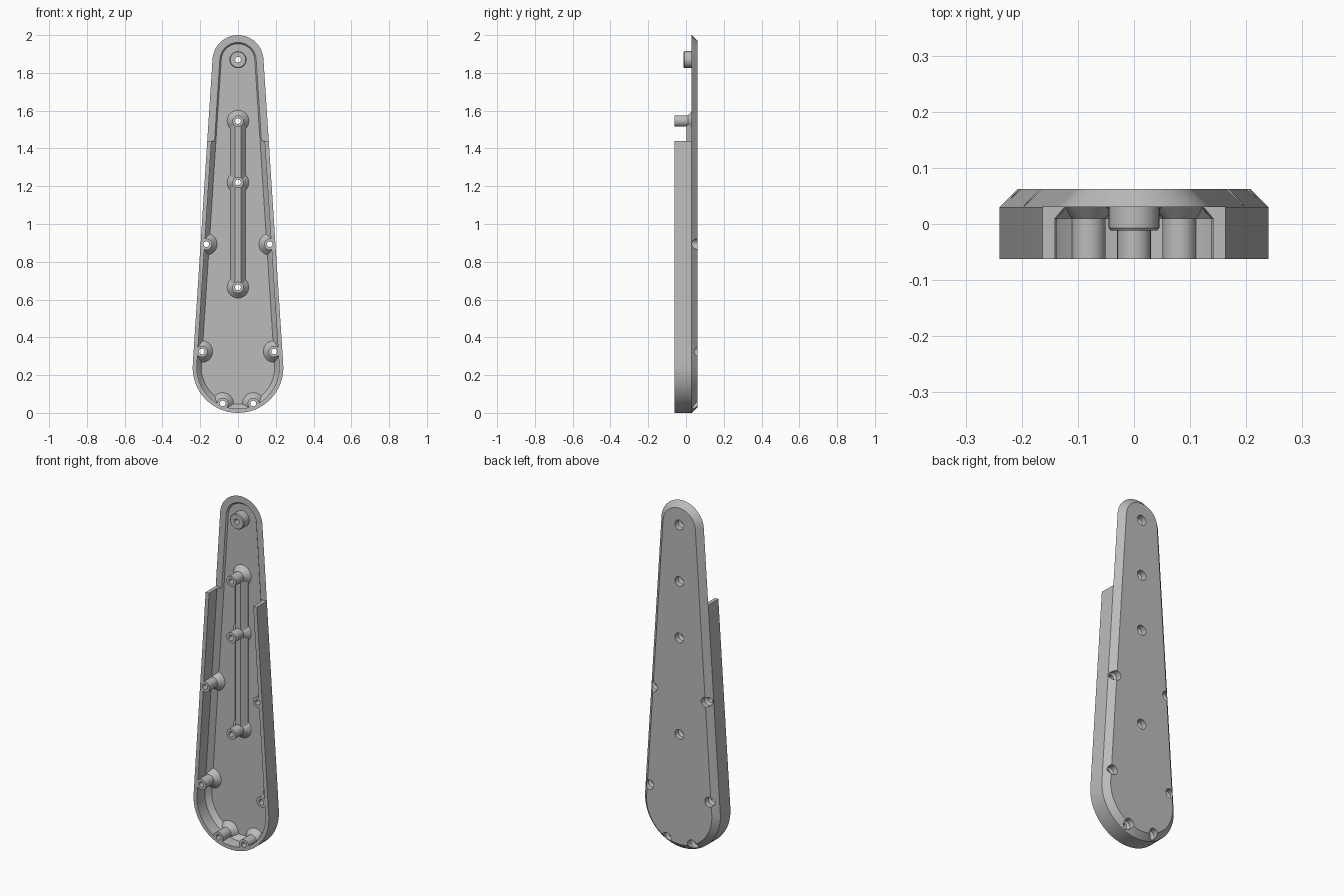
import bpy, bmesh, math

if "Cube" in bpy.data.objects:
    bpy.data.objects.remove(bpy.data.objects["Cube"])

grey = bpy.data.materials.new("plain grey")
grey.use_nodes = True
COLOUR = (0.5, 0.5, 0.5, 1)
grey.diffuse_color = COLOUR
grey.node_tree.nodes["Principled BSDF"].inputs["Base Color"].default_value = COLOUR

BACK, FRONT = 0.062, -0.062
LOW_Z, LOW_R, TOP_Z, TOP_R = 0.24, 0.24, 1.865, 0.135


def loft(name, loops):
    """Solid through matching closed loops, capped at both ends."""
    bm = bmesh.new()
    rings = [[bm.verts.new(p) for p in loop] for loop in loops]
    for a, b in zip(rings, rings[1:]):
        for i in range(len(a)):
            j = (i + 1) % len(a)
            bm.faces.new((a[i], a[j], b[j], b[i]))
    bm.faces.new(rings[0])
    bm.faces.new(rings[-1])
    bmesh.ops.recalc_face_normals(bm, faces=bm.faces)
    mesh = bpy.data.meshes.new(name)
    bm.to_mesh(mesh)
    bm.free()
    mesh.materials.append(grey)
    obj = bpy.data.objects.new(name, mesh)
    bpy.context.collection.objects.link(obj)
    return obj


def outline(y, inset, n=32):
    """Tapered capsule outline, shrunk by inset."""
    tilt = math.asin((LOW_R - TOP_R) / (TOP_Z - LOW_Z))
    pts = []
    for z, r, start, end in ((TOP_Z, TOP_R, tilt, math.pi - tilt),
                             (LOW_Z, LOW_R, math.pi - tilt, 2 * math.pi + tilt)):
        for i in range(n + 1):
            a = start + (end - start) * i / n
            pts.append(((r - inset) * math.cos(a), y, z + (r - inset) * math.sin(a)))
    return pts


def turned(name, x, z, profile, n=32):
    """Round solid along y from (y, radius) pairs."""
    return loft(name, [[(x + r * math.cos(2 * math.pi * i / n), y,
                         z + r * math.sin(2 * math.pi * i / n)) for i in range(n)]
                       for y, r in profile])


def boolean(target, tool, operation):
    mod = target.modifiers.new("cut", 'BOOLEAN')
    mod.object, mod.operation, mod.solver = tool, operation, 'EXACT'
    bpy.context.view_layer.objects.active = target
    bpy.ops.object.modifier_apply(modifier=mod.name)
    bpy.data.objects.remove(tool)


# Outer shell with chamfered back
shell = loft("tapered_cover", [outline(FRONT, 0), outline(0.03, 0), outline(BACK, 0.032)])

# Hollow: sloped cavity, and the lowered rim of the upper part
hollow = loft("hollow", [outline(-0.1, 0.022), outline(0.01, 0.022), outline(0.039, 0.046)])
upper = loft("upper_cut", [[(x, y, z) for x, z in ((-0.4, 1.44), (0.4, 1.44), (0.4, 2.2), (-0.4, 2.2))]
                           for y in (-0.1, 0.03)])
boolean(hollow, upper, 'UNION')

# Central rib stays solid inside the hollow
rib = loft("centre_rib", [[(-0.016, 0.002, z), (0.016, 0.002, z), (0.04, 0.032, z),
                           (0.04, 0.05, z), (-0.04, 0.05, z), (-0.04, 0.032, z)]
                          for z in (0.66, 1.54)])
boolean(hollow, rib, 'DIFFERENCE')

# Screw posts with flared feet
posts = [(0, 1.545), (0, 1.22), (0, 0.665)]
posts += [(s * x, z) for x, z in ((0.168, 0.893), (0.191, 0.325), (0.081, 0.05)) for s in (-1, 1)]
for x, z in posts:
    boolean(hollow, turned("post", x, z, ((-0.12, 0.03), (0.01, 0.03), (0.045, 0.063))), 'DIFFERENCE')
boolean(hollow, turned("top_post", 0, 1.87, ((-0.012, 0.041), (-0.007, 0.045), (0.05, 0.045))), 'DIFFERENCE')

boolean(shell, hollow, 'DIFFERENCE')

# Screw holes, wide at the back and narrow through the posts
for x, z in posts + [(0, 1.87)]:
    boolean(shell, turned("screw_hole", x, z, ((-0.13, 0.015), (0.02, 0.015), (0.03, 0.028), (0.1, 0.028))),
            'DIFFERENCE')

# Smooth curves, sharp edges
bpy.ops.object.select_all(action='DESELECT')
shell.select_set(True)
bpy.context.view_layer.objects.active = shell
bpy.ops.object.shade_smooth_by_angle(angle=math.radians(25))
